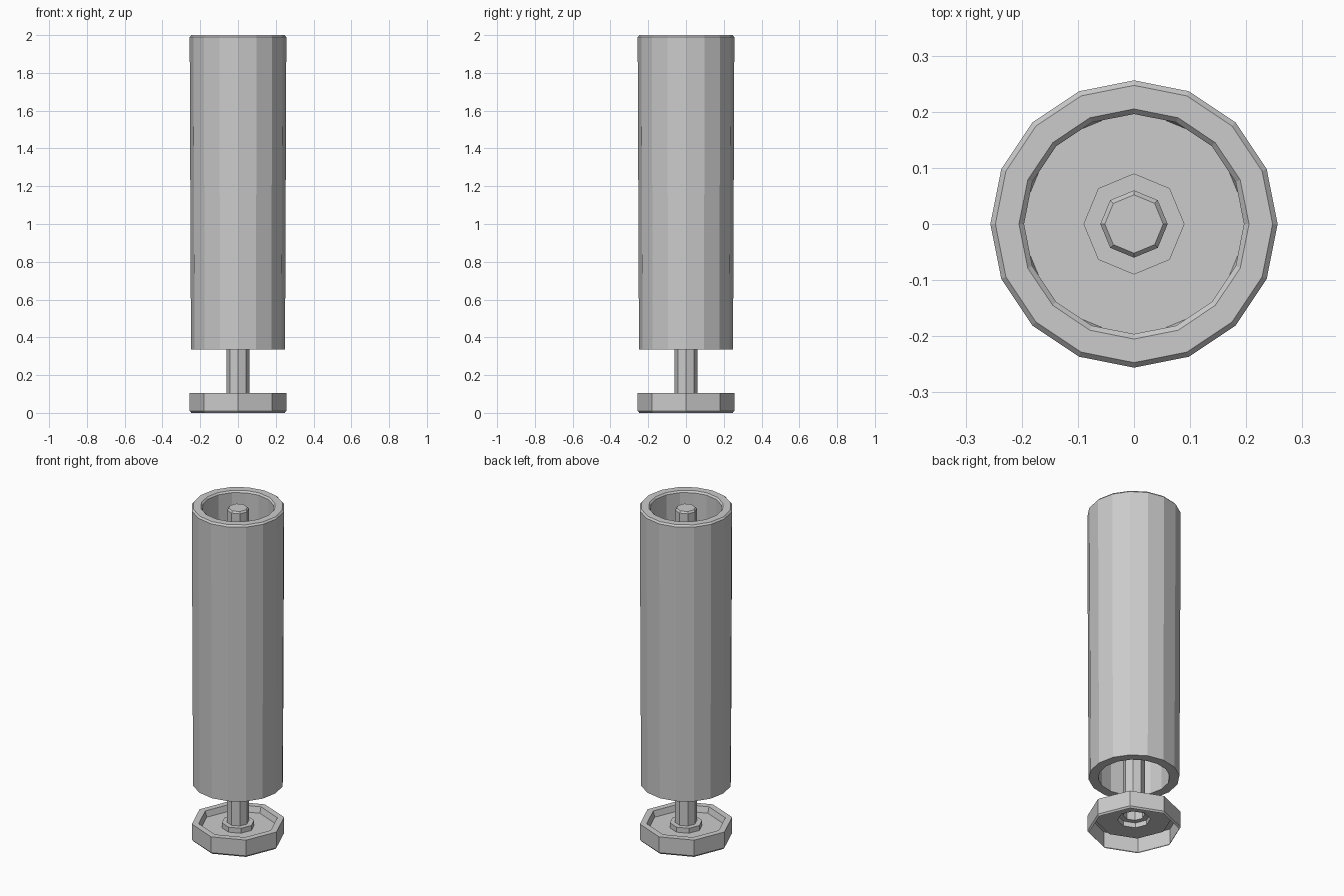
import bpy
import bmesh
from math import cos, sin, tau

if "Cube" in bpy.data.objects:
    bpy.data.objects.remove(bpy.data.objects["Cube"])


def lathe(name, profile, sides, closed=False):
    """Spin a (radius, height) profile into a faceted solid; radius 0 makes a flat end cap."""
    bm = bmesh.new()
    rings = []
    cap = False
    for r, z in profile:
        if r == 0:
            cap = True
            continue
        rings.append([bm.verts.new((r * cos(tau * i / sides), r * sin(tau * i / sides), z))
                      for i in range(sides)])
    pairs = list(zip(rings, rings[1:]))
    if closed:
        pairs.append((rings[-1], rings[0]))
    for low, high in pairs:
        for i in range(sides):
            j = (i + 1) % sides
            bm.faces.new((low[i], low[j], high[j], high[i]))
    if cap:
        bm.faces.new(rings[-1])
    mesh = bpy.data.meshes.new(name)
    bm.to_mesh(mesh)
    bm.free()
    obj = bpy.data.objects.new(name, mesh)
    bpy.context.collection.objects.link(obj)
    return obj


# Thick open sleeve, tapering slightly, with softened top rim
lathe("outer_sleeve", [
    (0.249, 0.335), (0.256, 1.99), (0.247, 2.0),
    (0.205, 2.0), (0.196, 1.99), (0.196, 0.335),
], 16, closed=True)

# Octagonal dish foot, hollow below, flowing through a collar into the central rod
lathe("foot_and_rod", [
    (0.247, 0.0), (0.256, 0.01), (0.256, 0.105),
    (0.218, 0.105), (0.208, 0.07), (0.09, 0.07),
    (0.09, 0.10), (0.06, 0.10), (0.06, 1.98),
    (0.052, 1.99), (0, 1.99),
], 8)
